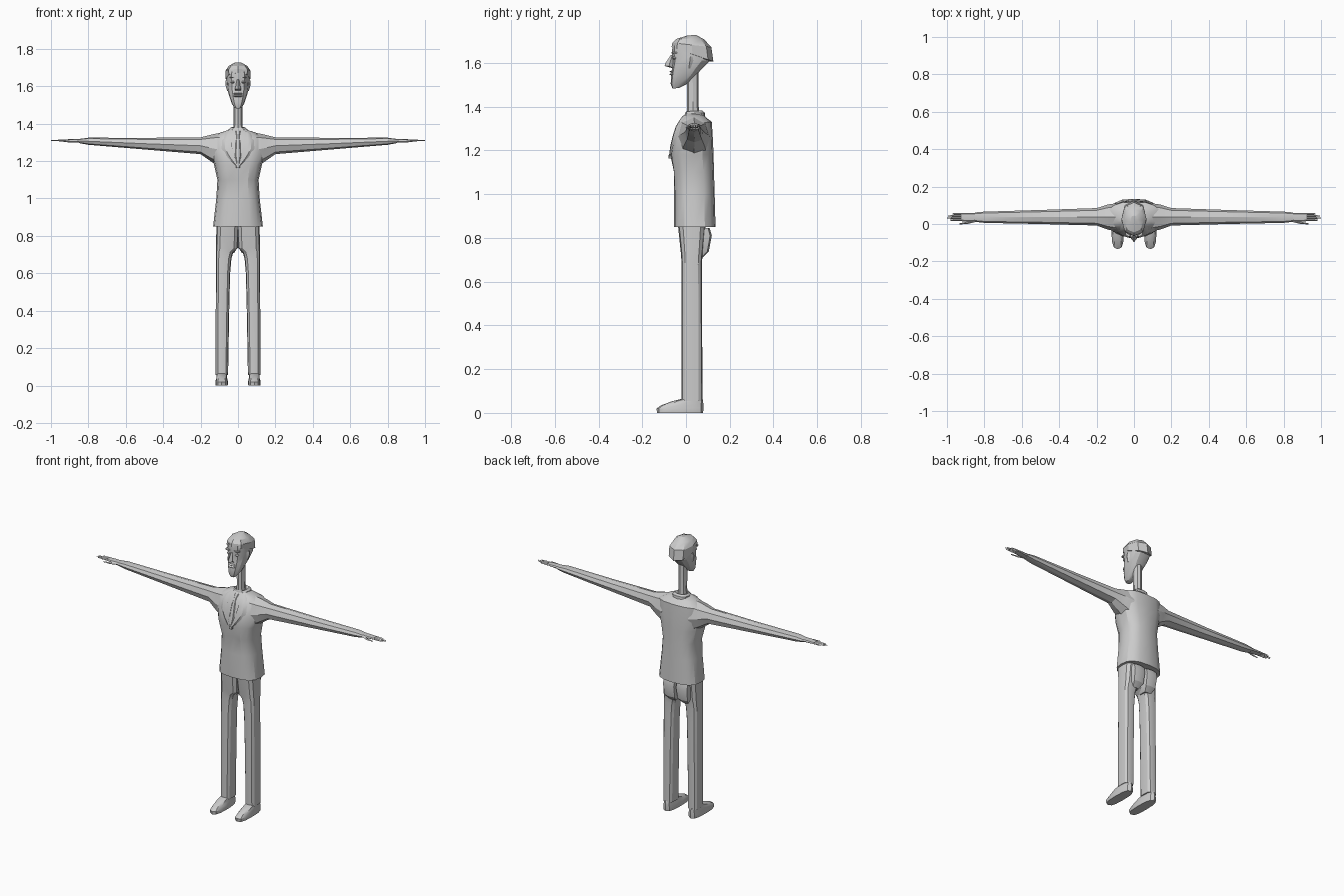
import bpy, bmesh, math
from mathutils import Vector
from mathutils.bvhtree import BVHTree


def finish(bm, name, mirror):
    bmesh.ops.recalc_face_normals(bm, faces=bm.faces)
    me = bpy.data.meshes.new(name)
    bm.to_mesh(me)
    ob = bpy.data.objects.new(name, me)
    bpy.context.collection.objects.link(ob)
    bpy.ops.object.select_all(action='DESELECT')
    ob.select_set(True)
    bpy.context.view_layer.objects.active = ob
    bpy.ops.object.shade_smooth_by_angle(angle=math.radians(28))
    if mirror:
        ob.modifiers.new("Mirror", 'MIRROR').use_mirror_merge = False
    return ob


def loft(name, rings, mirror=False, adjust=None):
    """Skin closed rings in order and cap both ends."""
    bm = bmesh.new()
    vs = [[bm.verts.new(p) for p in r] for r in rings]
    n = len(rings[0])
    if adjust:
        adjust(vs)
    for a, b in zip(vs, vs[1:]):
        for i in range(n):
            bm.faces.new((a[i], a[(i + 1) % n], b[(i + 1) % n], b[i]))
    bm.faces.new(vs[0])
    bm.faces.new(vs[-1])
    return finish(bm, name, mirror)


def rounded(n, p):
    for i in range(n):
        a = 2 * math.pi * i / n
        c, s = round(math.cos(a), 6), round(math.sin(a), 6)
        yield math.copysign(abs(c) ** p, c), math.copysign(abs(s) ** p, s)


def hring(x0, x1, yf, zf, yb, zb, n=12, p=0.75):
    """Horizontal ring, tilted from its front (yf, zf) to its back (yb, zb)."""
    return [((x0 + x1) / 2 + (x1 - x0) / 2 * c,
             yf + (yb - yf) * (s + 1) / 2,
             zf + (zb - zf) * (s + 1) / 2) for c, s in rounded(n, p)]


def xring(x, y0, y1, z0, z1, n=8, p=0.85):
    """Ring across a limb that runs along x."""
    return [(x, (y0 + y1) / 2 + (y1 - y0) / 2 * c,
             (z0 + z1) / 2 + (z1 - z0) / 2 * s) for c, s in rounded(n, p)]


# Jacket body, pinched in below the button
body = [(0.10, -0.03, 0.855, 0.105, 0.855),
        (0.133, -0.055, 0.85, 0.135, 0.85),
        (0.116, -0.055, 1.0, 0.131, 1.0),
        (0.110, -0.06, 1.10, 0.128, 1.10),
        (0.128, -0.072, 1.18, 0.126, 1.18),
        (0.145, -0.06, 1.25, 0.123, 1.25),
        (0.140, -0.038, 1.32, 0.118, 1.33),
        (0.095, -0.015, 1.352, 0.09, 1.352),
        (0.05, 0.0, 1.37, 0.08, 1.362)]


def pinch(vs):
    vs[3][12].co.y += 0.02


jacket = loft("jacket", [hring(-w, w, *r, n=16) for w, *r in body], adjust=pinch)
bm = bmesh.new()
bm.from_mesh(jacket.data)
tree = BVHTree.FromBMesh(bm)
bm.free()


def drape(name, rows, offset, mirror=True):
    """Lay a strip of cloth, given by (z, inner x, outer x), on the jacket front."""
    bm = bmesh.new()
    prev = None
    for z, a, b in rows:
        cur = []
        for k in range(4):
            x = a + (b - a) * k / 3
            hit = tree.ray_cast(Vector((x, -1, z)), Vector((0, 1, 0)))[0]
            y = hit.y if hit else 0.01
            cur.append(bm.verts.new((x, y - offset * (1 if k < 3 else 0.2), z)))
        if prev:
            for k in range(3):
                bm.faces.new((prev[k], prev[k + 1], cur[k + 1], cur[k]))
        prev = cur
    return finish(bm, name, mirror)


# Lapels and the tie between them
drape("lapel", [(1.175, 0.002, 0.012), (1.22, 0.018, 0.055), (1.265, 0.03, 0.088),
                (1.31, 0.038, 0.085), (1.345, 0.044, 0.07), (1.362, 0.04, 0.055)], 0.008)
drape("tie", [(1.185, 0, 0.006), (1.23, 0, 0.016), (1.30, 0, 0.012),
              (1.335, 0, 0.008), (1.36, 0, 0.014)], 0.005)
loft("button", [hring(-0.012, 0.012, -0.079, z, -0.06, z, 8) for z in (1.162, 1.18)])

# Sleeves
loft("sleeve", [xring(*r) for r in [
    (0.09, -0.04, 0.112, 1.165, 1.352), (0.14, -0.03, 0.104, 1.195, 1.342),
    (0.20, -0.008, 0.085, 1.237, 1.327), (0.50, 0.0, 0.075, 1.262, 1.324),
    (0.80, 0.006, 0.066, 1.287, 1.325), (0.85, 0.012, 0.062, 1.296, 1.318)]], True)

# Hands
loft("palm", [xring(*r, n=8) for r in [
    (0.83, 0.018, 0.058, 1.300, 1.318), (0.87, 0.012, 0.06, 1.300, 1.318),
    (0.925, 0.015, 0.06, 1.305, 1.316)]], True)
for i, tip in enumerate((0.985, 1.0, 0.995, 0.97)):
    y = 0.021 + i * 0.011
    loft("finger", [xring(0.915, y - .005, y + .005, 1.305, 1.315, 4),
                    xring(0.96, y - .005, y + .005, 1.306, 1.314, 4),
                    xring(tip, y - .003, y + .003, 1.308, 1.312, 4)], True)
loft("thumb", [xring(0.85, 0.01, 0.026, 1.300, 1.313, 4),
               xring(0.89, 0.0, 0.013, 1.299, 1.310, 4),
               xring(0.932, -0.002, 0.004, 1.302, 1.308, 4)], True)

# Shirt collar and neck
loft("collar", [hring(-w, w, f, z, b, z + 0.004) for w, f, b, z in [
    (0.052, -0.006, 0.088, 1.345), (0.05, -0.004, 0.086, 1.368), (0.038, 0.0, 0.075, 1.378),
    (0.028, 0.004, 0.062, 1.37)]])
loft("neck", [hring(-w, w, f, z, b, z, 8, 0.9) for w, f, b, z in [
    (0.027, 0.002, 0.064, 1.35), (0.023, 0.005, 0.058, 1.40), (0.023, 0.003, 0.058, 1.57)]])

# Head: tilted rings from the chin up to the hairline
loft("head", [hring(-w, w, *r, n=12, p=0.85) for w, *r in [
    (0.018, -0.062, 1.482, -0.03, 1.486), (0.033, -0.07, 1.505, 0.012, 1.508),
    (0.046, -0.068, 1.54, 0.052, 1.55), (0.055, -0.064, 1.575, 0.075, 1.575),
    (0.060, -0.060, 1.61, 0.11, 1.61), (0.061, -0.064, 1.64, 0.112, 1.64),
    (0.060, -0.062, 1.68, 0.105, 1.68)]])
loft("hair", [hring(-w, w, *r, n=8, p=0.85) for w, *r in [
    (0.058, -0.055, 1.672, 0.105, 1.607), (0.066, -0.066, 1.672, 0.125, 1.607),
    (0.067, -0.062, 1.692, 0.116, 1.672), (0.05, -0.045, 1.709, 0.082, 1.708),
    (0.018, 0.005, 1.725, 0.045, 1.728)]])

# Face
loft("nose", [hring(-w, w, f, z, -0.055, z, 4, 1) for w, f, z in [
    (0.016, -0.066, 1.577), (0.017, -0.098, 1.586), (0.013, -0.095, 1.597),
    (0.006, -0.07, 1.635)]])
for z in (1.548, 1.56):
    loft("lip", [hring(-w, w, -f, z + d, -0.05, z + d, 8, 1) for w, f, d in [
        (0.02, 0.068, -0.005), (0.024, 0.077, 0), (0.02, 0.068, 0.005)]])
loft("eye", [hring(0.028 - w, 0.028 + w, -f, z, -0.04, z, 8, 1) for w, f, z in [
    (0.006, 0.056, 1.615), (0.012, 0.062, 1.622), (0.006, 0.056, 1.629)]], True)
loft("eyebrow", [hring(0.012, 0.046, -0.066, z, -0.035, z, 8) for z in (1.643, 1.65)], True)
loft("ear", [hring(0.048, x, f, z, b, z, 4, 1) for x, f, b, z in [
    (0.058, 0.005, 0.02, 1.575), (0.068, 0.0, 0.035, 1.61),
    (0.066, 0.005, 0.035, 1.63)]], True)

# Trousers: each leg widens into its half of the hips
loft("trouser_leg", [hring(a, b, f, z, k, z, 12, 0.65) for a, b, f, k, z in [
    (0.053, 0.119, -0.021, 0.075, 0.055), (0.047, 0.119, -0.021, 0.074, 0.40),
    (0.042, 0.118, -0.021, 0.073, 0.60), (0.035, 0.118, -0.021, 0.073, 0.68),
    (0.024, 0.118, -0.022, 0.075, 0.715), (0.0, 0.118, -0.024, 0.078, 0.735),
    (-0.005, 0.115, -0.037, 0.09, 0.86)]], True)
loft("trouser_seat", [hring(a, b, 0.02, z, k, z, 8, 0.5) for a, b, k, z in [
    (0.02, 0.07, 0.075, 0.708), (0.004, 0.085, 0.104, 0.738),
    (0.001, 0.09, 0.118, 0.81), (0.001, 0.09, 0.108, 0.845)]], True)

# Shoes
loft("shoe", [hring(a, b, f, zf, k, zb, 12, 0.7) for a, b, f, zf, k, zb in [
    (0.055, 0.119, -0.132, 0.0, 0.078, 0.0), (0.053, 0.121, -0.135, 0.02, 0.08, 0.022),
    (0.058, 0.116, -0.115, 0.034, 0.079, 0.045), (0.06, 0.116, -0.065, 0.053, 0.077, 0.06),
    (0.06, 0.114, -0.02, 0.064, 0.073, 0.064)]], True)
